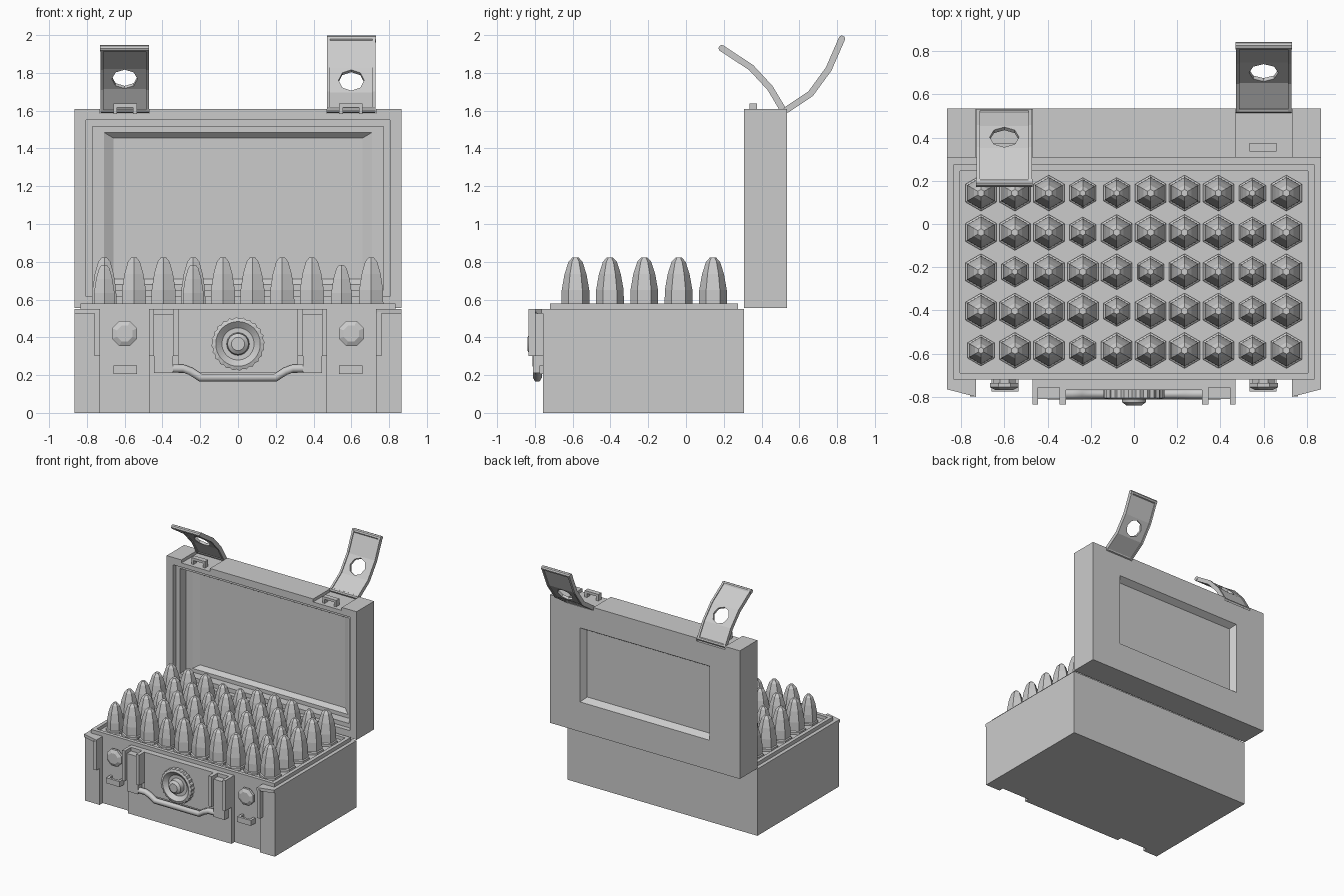
import bpy, bmesh, math
from mathutils import Vector, Matrix

if "Cube" in bpy.data.objects:
    bpy.data.objects.remove(bpy.data.objects["Cube"], do_unlink=True)

GREY = bpy.data.materials.new("plain grey")
GREY.use_nodes = True
GREY.diffuse_color = (0.6, 0.6, 0.6, 1)
GREY.node_tree.nodes["Principled BSDF"].inputs["Base Color"].default_value = (0.6, 0.6, 0.6, 1)


def finish(name, bm):
    bmesh.ops.recalc_face_normals(bm, faces=bm.faces)
    mesh = bpy.data.meshes.new(name)
    bm.to_mesh(mesh)
    bm.free()
    mesh.materials.append(GREY)
    ob = bpy.data.objects.new(name, mesh)
    bpy.context.collection.objects.link(ob)
    return ob


def loft(name, loops):
    """Join equal-length loops of points, capping both ends."""
    bm = bmesh.new()
    rings = [[bm.verts.new(p) for p in loop] for loop in loops]
    n = len(rings[0])
    for a, b in zip(rings, rings[1:]):
        for i in range(n):
            j = (i + 1) % n
            bm.faces.new((a[i], a[j], b[j], b[i]))
    bm.faces.new(rings[0])
    bm.faces.new(rings[-1])
    return finish(name, bm)


def prism(name, plan, z0, z1):
    return loft(name, [[(x, y, z) for x, y in plan] for z in (z0, z1)])


def box(name, x, y, z):
    """Box from three (min, max) ranges."""
    plan = [(x[0], y[0]), (x[1], y[0]), (x[1], y[1]), (x[0], y[1])]
    return prism(name, plan, *z)


def side_box(name, s, x, y, z):
    return box(name, sorted((s * x[0], s * x[1])), y, z)


def lathe_y(name, cx, cz, profile, sides, teeth=0.0):
    """Rings around the y axis; alternate points shrink on the toothed rings."""
    loops = []
    for k, (r, y) in enumerate(profile):
        loop = []
        for i in range(sides):
            a = math.tau * (i + 0.5) / sides
            q = r - (teeth if i % 2 and k < 2 else 0)
            loop.append((cx + q * math.cos(a), y, cz + q * math.sin(a)))
        loops.append(loop)
    return loft(name, loops)


def cut(ob, cutter):
    cutter.hide_render = True
    mod = ob.modifiers.new("cut", "BOOLEAN")
    mod.operation, mod.solver, mod.object = "DIFFERENCE", "EXACT", cutter
    bpy.context.view_layer.objects.active = ob
    bpy.ops.object.modifier_apply(modifier=mod.name)
    bpy.data.objects.remove(cutter, do_unlink=True)


# Base with latch channels in the front
half = [(0.865, 0.307), (0.865, -0.757), (0.73, -0.757), (0.73, -0.717),
        (0.47, -0.717), (0.47, -0.757)]
prism("case_base", half + [(-x, y) for x, y in reversed(half)], 0, 0.55)

# Raised rim with a sunken tray
tray = [(0.835, -0.72, 0.275, 0.545), (0.835, -0.72, 0.275, 0.58),
        (0.805, -0.69, 0.245, 0.58), (0.805, -0.69, 0.245, 0.553)]
loft("tray_rim", [[(-w, a, z), (w, a, z), (w, b, z), (-w, b, z)] for w, a, b, z in tray])

# Open lid: back panel recess, outer shell, seal step and inner cavity
shell = [(0.56, 0.83, 1.38, 0.485), (0.59, 0.80, 1.41, 0.535), (0.865, 0.555, 1.61, 0.535),
         (0.865, 0.555, 1.61, 0.307), (0.805, 0.615, 1.55, 0.307), (0.805, 0.615, 1.55, 0.345),
         (0.77, 0.65, 1.515, 0.345), (0.77, 0.65, 1.515, 0.42), (0.71, 0.68, 1.485, 0.42),
         (0.66, 0.71, 1.455, 0.45)]
lid = loft("lid", [[(-w, y, a), (w, y, a), (w, y, b), (-w, y, b)] for w, a, b, y in shell])
for s in (-1, 1):
    cut(lid, side_box("notch_cutter", s, (0.47, 0.73), (0.25, 0.6), (1.585, 1.7)))

# Front fittings on both sides
for s, side in ((-1, "right"), (1, "left")):
    corner = [(0.865, -0.75), (0.73, -0.75), (0.73, -0.80), (0.865, -0.765)]
    prism(side + "_corner_flange", [(s * x, y) for x, y in corner], 0.525, 0.55)
    side_box(side + "_corner_rib", s, (0.73, 0.76), (-0.798, -0.75), (0.30, 0.535))
    for n, x in (("outer", (0.445, 0.47)), ("inner", (0.315, 0.345))):
        side_box(f"{side}_{n}_rail", s, x, (-0.835, -0.715), (0.30, 0.55))
    side_box(side + "_handle_arm", s, (0.345, 0.445), (-0.81, -0.75), (0.21, 0.52))
    lathe_y(side + "_latch_stud", s * 0.6, 0.42,
            [(0.055, -0.71), (0.055, -0.735), (0.072, -0.735), (0.072, -0.755), (0.045, -0.768)], 8)
    # Small loops on the base and on the lid
    for n, x in (("a", (0.535, 0.555)), ("b", (0.64, 0.66))):
        side_box(f"{side}_base_loop_{n}", s, x, (-0.775, -0.71), (0.205, 0.25))
        side_box(f"{side}_lid_loop_{n}", s, x, (0.335, 0.375), (1.58, 1.638))
    side_box(side + "_base_loop_bar", s, (0.555, 0.64), (-0.775, -0.755), (0.205, 0.25))
    side_box(side + "_lid_loop_bar", s, (0.555, 0.64), (0.335, 0.375), (1.618, 1.638))

# Centre plate and round dial
box("lock_plate", (-0.315, 0.315), (-0.768, -0.75), (0.21, 0.55))
lathe_y("lock_dial", 0, 0.365,
        [(0.142, -0.76), (0.142, -0.805), (0.118, -0.812), (0.085, -0.785), (0.06, -0.785),
         (0.055, -0.825), (0.035, -0.84)], 48, 0.008)

# Carrying handle
curve = bpy.data.curves.new("handle_path", "CURVE")
curve.dimensions = "3D"
path = [(0.40, 0.235), (0.29, 0.235), (0.25, 0.22), (0.20, 0.187)]
path += [(-x, z) for x, z in reversed(path)]
spline = curve.splines.new("POLY")
spline.points.add(len(path) - 1)
for p, (x, z) in zip(spline.points, path):
    p.co = (x, -0.787, z, 1)
curve.bevel_depth, curve.bevel_resolution, curve.use_fill_caps = 0.024, 1, True
curve.materials.append(GREY)
bpy.context.collection.objects.link(bpy.data.objects.new("carry_handle", curve))


def rod(name, x, y, z, length, radius):
    bm = bmesh.new()
    bmesh.ops.create_cone(bm, cap_ends=True, segments=8, radius1=radius, radius2=radius, depth=length,
                          matrix=Matrix.Translation((x, y, z)) @ Matrix.Rotation(math.pi / 2, 4, "Y"))
    return finish(name, bm)


# Swung-open latches: bent strips with side flanges, a hole and end rods
def latch(name, cx, path):
    pts = [Vector((0, y, z)) for y, z in path]
    normals = []
    for i in range(len(pts)):
        d = (pts[min(i + 1, len(pts) - 1)] - pts[max(i - 1, 0)]).normalized()
        normals.append(Vector((0, -d.z, d.y)))

    def strip(part, x0, x1, t):
        return loft(part, [[p + n * k + Vector((x, 0, 0)) for x, k in ((x0, -t), (x1, -t), (x1, t), (x0, t))]
                           for p, n in zip(pts, normals)])

    plate = strip(name + "_plate", cx - 0.12, cx + 0.12, 0.01)
    bm = bmesh.new()
    turn = (pts[2] - pts[1]).to_track_quat("Y", "X").to_matrix().to_4x4()
    axis = Vector((0, 0, 1)).rotation_difference(normals[1] + normals[2]).to_matrix().to_4x4()
    centre = (pts[1] + pts[2]) / 2 + Vector((cx, 0, 0))
    bmesh.ops.create_cone(bm, cap_ends=True, segments=8, radius1=0.068, radius2=0.068, depth=0.2,
                          matrix=Matrix.Translation(centre) @ axis)
    cut(plate, finish("hole_cutter", bm))
    for s in (-1, 1):
        e = cx + s * 0.12
        strip(f"{name}_flange_{'a' if s < 0 else 'b'}", e - 0.008, e + 0.008, 0.017)
    rod(name + "_end_rod", cx, pts[-1].y, pts[-1].z, 0.26, 0.018)
    rod(name + "_hinge_rod", cx, pts[0].y, pts[0].z, 0.256, 0.016)


latch("right_latch", -0.6, [(0.515, 1.603), (0.445, 1.72), (0.345, 1.828), (0.19, 1.93)])
latch("left_latch", 0.6, [(0.53, 1.603), (0.66, 1.69), (0.755, 1.82), (0.825, 1.98)])

# Five rows of ten pointed rounds, a few of them slimmer
bullet = [(0.083, 0.55), (0.083, 0.572), (0.074, 0.578), (0.073, 0.65),
          (0.058, 0.735), (0.037, 0.80), (0.017, 0.822)]
slim = {0: (3, 4, 8), 1: (3, 8), 2: (1, 5, 8), 3: (4, 8), 4: (0, 3, 8)}
for row in range(5):
    for col in range(10):
        k = 0.86 if col in slim[row] else 1.0
        cx, cy = -0.708 + col * 0.157, 0.143 - row * 0.182
        loops = []
        for r, z in bullet:
            ring = [math.tau * (i + 0.5) / 6 for i in range(6)]
            loops.append([(cx + r * k * math.cos(a), cy + r * k * math.sin(a), 0.55 + (z - 0.55) * k)
                          for a in ring])
        loft(f"round_{row + 1}_{col + 1}", loops)
